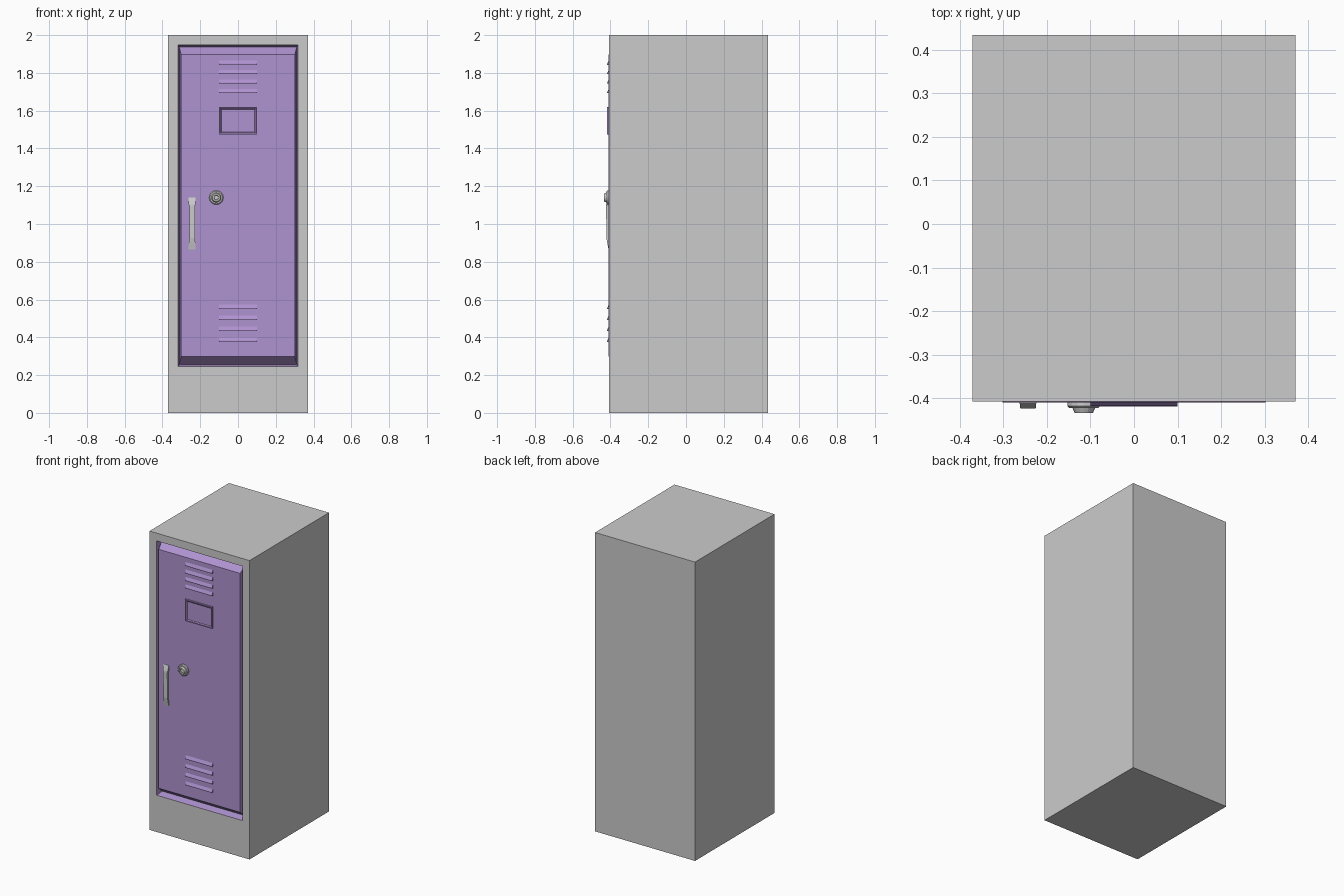
import bpy, bmesh
from math import cos, sin, pi

if "Cube" in bpy.data.objects:
    bpy.data.objects.remove(bpy.data.objects["Cube"])


def loft(name, rings, mat=None, start=True, end=True):
    """Bridge successive rings of points; optionally cap both ends."""
    bm = bmesh.new()
    vs = [[bm.verts.new(p) for p in r] for r in rings]
    n = len(vs[0])
    for a, b in zip(vs, vs[1:]):
        for i in range(n):
            j = (i + 1) % n
            bm.faces.new((a[i], a[j], b[j], b[i]))
    if start:
        bm.faces.new(vs[0][::-1])
    if end:
        bm.faces.new(vs[-1])
    me = bpy.data.meshes.new(name)
    bm.to_mesh(me)
    bm.free()
    ob = bpy.data.objects.new(name, me)
    bpy.context.collection.objects.link(ob)
    if mat:
        me.materials.append(mat)
    return ob


def rect(hx, z0, z1, y):
    return [(-hx, y, z0), (hx, y, z0), (hx, y, z1), (-hx, y, z1)]


def circle(cx, cz, r, y, n=16):
    return [(cx + r * cos(2 * pi * i / n), y, cz + r * sin(2 * pi * i / n)) for i in range(n)]


purple = bpy.data.materials.new("purple_paint")
purple.diffuse_color = (0.43, 0.29, 0.63, 1)
purple.use_nodes = True
purple.node_tree.nodes["Principled BSDF"].inputs["Base Color"].default_value = purple.diffuse_color

FRONT = -0.407   # cabinet front
DOOR = -0.409    # door panel front

# Cabinet shell with a door opening in its front
loft("cabinet", [rect(0.37, 0, 2, 0.433), rect(0.37, 0, 2, FRONT),
                 rect(0.317, 0.246, 1.948, FRONT)], end=False)

# Door: V-shaped groove around a raised flat panel
loft("door", [rect(0.317, 0.246, 1.948, FRONT), rect(0.311, 0.256, 1.938, -0.357),
              rect(0.301, 0.298, 1.897, DOOR)], purple, start=False)

# Louvre vents, upper and lower sets
for group, top, step in (("upper", 1.87, 0.05), ("lower", 0.577, 0.058)):
    for i in range(4):
        z1 = top - i * step
        z0 = z1 - 0.027
        loft(f"{group}_vent_{i + 1}", [rect(0.1, z0, z1, DOOR + 0.002),
                                       rect(0.1, z0, z0 + 0.006, -0.417)], purple)

# Label holder: raised rim with sunken centre
loft("label_holder", [rect(0.1, 1.475, 1.62, DOOR + 0.001), rect(0.1, 1.475, 1.62, -0.418),
                      rect(0.094, 1.482, 1.614, -0.418), rect(0.088, 1.486, 1.606, -0.4105)], purple)

# Round lock with a stepped face and keyhole dimple
loft("lock", [circle(-0.115, 1.14, r, y) for r, y in (
    (0.038, DOOR + 0.002), (0.038, -0.417), (0.033, -0.422), (0.026, -0.422),
    (0.021, -0.433), (0.013, -0.433), (0.011, -0.427))])

# Door handle: bar with wider, tapered ends
sections = ((0.865, 0.019, -0.410), (0.90, 0.017, -0.417), (0.925, 0.015, -0.421),
            (1.095, 0.015, -0.423), (1.105, 0.018, -0.422), (1.14, 0.019, -0.411))
loft("handle", [[(-0.243 - w, y, z), (-0.243 + w, y, z),
                 (-0.243 + w, DOOR + 0.002, z), (-0.243 - w, DOOR + 0.002, z)]
                for z, w, y in sections])
